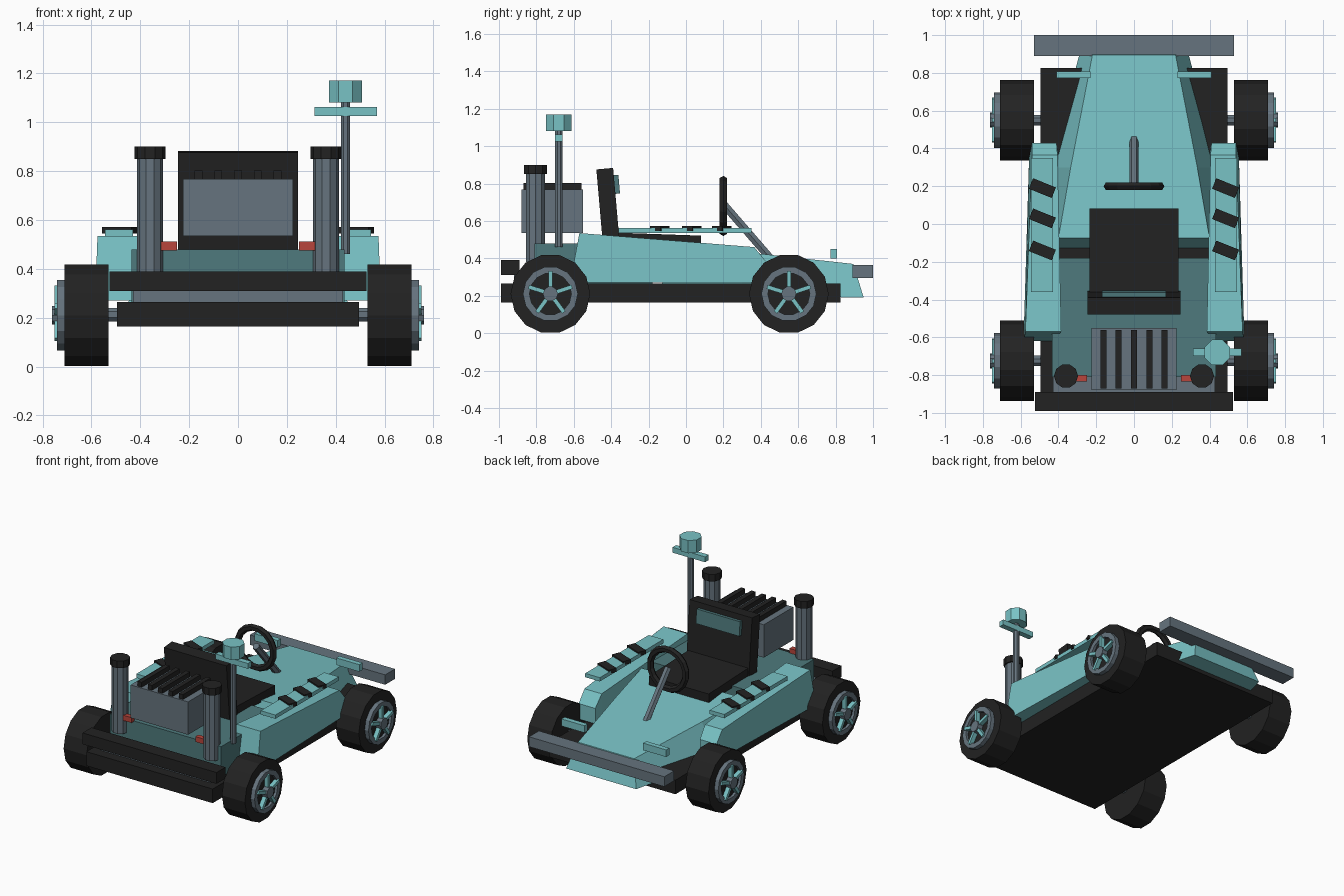
import bpy, bmesh, math
from mathutils import Vector, Matrix

if "Cube" in bpy.data.objects:
    bpy.data.objects.remove(bpy.data.objects["Cube"])


def material(name, rgb):
    m = bpy.data.materials.new(name)
    m.diffuse_color = (*rgb, 1)
    m.use_nodes = True
    m.node_tree.nodes["Principled BSDF"].inputs["Base Color"].default_value = m.diffuse_color
    return m


TEAL = material("teal paint", (0.19, 0.54, 0.56))
DEEP = material("deep teal", (0.077, 0.195, 0.205))
GREY = material("steel grey", (0.133, 0.175, 0.21))
BLACK = material("black", (0.016, 0.016, 0.016))
RED = material("red", (0.48, 0.06, 0.045))


def finish(name, bm, mat):
    bmesh.ops.recalc_face_normals(bm, faces=bm.faces)
    me = bpy.data.meshes.new(name)
    bm.to_mesh(me)
    bm.free()
    me.materials.append(mat)
    ob = bpy.data.objects.new(name, me)
    bpy.context.collection.objects.link(ob)
    return ob


def box(name, x, y, z, mat, turn=None):
    """Box from (min, max) ranges, optionally turned about its centre."""
    bm = bmesh.new()
    bmesh.ops.create_cube(bm, size=1)
    size = [r[1] - r[0] for r in (x, y, z)]
    mid = Vector([(r[0] + r[1]) / 2 for r in (x, y, z)])
    bm.transform(Matrix.Translation(mid) @ (turn or Matrix()) @ Matrix.Diagonal((*size, 1)))
    return finish(name, bm, mat)


def rod(name, a, b, radius, sides, mat):
    """Cylinder from point a to point b."""
    a, b = Vector(a), Vector(b)
    bm = bmesh.new()
    bmesh.ops.create_cone(bm, cap_ends=True, segments=sides, radius1=radius,
                          radius2=radius, depth=(b - a).length)
    spin = Matrix.Rotation(math.pi / sides, 4, 'Z')
    rot = (b - a).to_track_quat('Z', 'Y').to_matrix().to_4x4()
    bm.transform(Matrix.Translation((a + b) / 2) @ rot @ spin)
    return finish(name, bm, mat)


def loft(name, sections, mat):
    """Skin a row of four-cornered sections and cap the ends."""
    bm = bmesh.new()
    rows = [[bm.verts.new(p) for p in s] for s in sections]
    for r, s in zip(rows, rows[1:]):
        for i in range(4):
            j = (i + 1) % 4
            bm.faces.new((r[i], r[j], s[j], s[i]))
    bm.faces.new(rows[0])
    bm.faces.new(rows[-1])
    return finish(name, bm, mat)


def ring(name, profile, sides, place, mat):
    """Revolve a closed (radius, height) profile about z, then place it."""
    bm = bmesh.new()
    rows = []
    for k in range(sides):
        a = 2 * math.pi * (k + 0.5) / sides
        rows.append([bm.verts.new((r * math.cos(a), r * math.sin(a), h)) for r, h in profile])
    n = len(profile)
    for k in range(sides):
        p, q = rows[k], rows[(k + 1) % sides]
        for i in range(n):
            j = (i + 1) % n
            bm.faces.new((p[i], p[j], q[j], q[i]))
    bm.transform(place)
    return finish(name, bm, mat)


# Chassis, bumpers and rear deck
box("chassis", (-.495, .495), (-.99, .825), (.165, .265), BLACK)
box("rear_bumper", (-.525, .525), (-.99, -.89), (.31, .39), BLACK)
box("front_bumper", (-.53, .53), (.89, 1.0), (.295, .365), GREY)
box("rear_bumper_mount", (-.43, .43), (-.92, -.78), (.26, .31), GREY)
box("rear_deck", (-.435, .435), (-.81, -.18), (.26, .48), DEEP)

# Nose: (top y, top z, top half width, bottom y, bottom z, bottom half width)
nose = [(.895, .37, .22, .95, .19, .275), (.3, .435, .335, .3, .2, .45),
        (-.075, .476, .40, -.13, .255, .45)]
loft("nose", [[(-w, y, z), (w, y, z), (v, u, t), (-v, u, t)]
              for y, z, w, u, t, v in nose], TEAL)

# Side pods with raised plates and slanted straps
slant = Matrix.Rotation(math.radians(-22), 4, 'Z')
for s, side in ((-1, "left"), (1, "right")):
    loft(side + "_pod", [
        [(s * .385, -.57, .535), (s * .575, -.57, .535), (s * .585, -.62, .27), (s * .43, -.62, .27)],
        [(s * .405, .365, .46), (s * .54, .365, .46), (s * .555, .37, .27), (s * .40, .37, .27)],
        [(s * .41, .43, .38), (s * .54, .43, .38), (s * .55, .43, .27), (s * .41, .43, .27)],
    ], TEAL)
    box(side + "_pod_plate", sorted((s * .43, s * .545)), (-.36, .35), (.535, .562), TEAL)
    for i, y in enumerate((.19, .03, -.14)):
        box(f"{side}_pod_strap_{i}", (s * .485 - .065, s * .485 + .065),
            (y - .03, y + .03), (.545, .572), BLACK, slant)

    # Front marker, tail light and exhaust
    box(side + "_front_marker", sorted((s * .23, s * .41)), (.772, .808), (.40, .45), TEAL)
    box(side + "_tail_light", sorted((s * .25, s * .35)), (-.835, -.80), (.475, .512), RED)
    rod(side + "_exhaust", (s * .36, -.805, .38), (s * .36, -.805, .86), .054, 10, GREY)
    rod(side + "_exhaust_cap", (s * .36, -.805, .85), (s * .36, -.805, .90), .064, 10, BLACK)

# Seat with a panel set through the backrest
tilt = Matrix.Rotation(math.radians(5), 4, 'X')
box("seat_cushion", (-.235, .235), (-.42, .08), (.465, .53), BLACK,
    Matrix.Rotation(math.radians(-2), 4, 'X'))
box("seat_back", (-.245, .245), (-.462, -.372), (.48, .88), BLACK, tilt)
box("seat_panel", (-.17, .17), (-.463, -.357), (.742, .842), DEEP, tilt)

# Steering
rod("steering_column", (0, .46, .39), (0, .20, .69), .024, 6, GREY)
wheel_tube = [(.14 + .024 * math.cos(math.pi * k / 3), .023 * math.sin(math.pi * k / 3))
              for k in range(6)]
ring("steering_wheel", wheel_tube, 16,
     Matrix.Translation((0, .2, .68)) @ Matrix.Rotation(math.pi / 2, 4, 'X'), BLACK)

# Engine with cooling fins
box("engine", (-.225, .225), (-.88, -.55), (.535, .768), GREY)
for i in range(5):
    x = (i - 2) * .081
    box(f"engine_fin_{i}", (x - .016, x + .016), (-.87, -.56), (.76, .803), BLACK)

# Signal mast
rod("mast", (.44, -.68, .46), (.44, -.68, 1.09), .021, 8, GREY)
box("mast_crossbar", (.313, .568), (-.70, -.66), (1.025, 1.063), TEAL)
rod("mast_head", (.44, -.68, 1.08), (.44, -.68, 1.17), .073, 8, TEAL)

# Wheels: tyre, dark disc, rim ring, hub and five spokes
for y, end in ((-.725, "rear"), (.55, "front")):
    rod(end + "_axle", (-.56, y, .213), (.56, y, .213), .03, 8, GREY)
    for s, side in ((-1, "left"), (1, "right")):
        n = f"{end}_{side}_"
        rod(n + "tyre", (s * .53, y, .21), (s * .71, y, .21), .213, 14, BLACK)
        rod(n + "disc", (s * .70, y, .21), (s * .722, y, .21), .142, 14, BLACK)
        place = Matrix.Translation((s * .70, y, .21)) @ Matrix.Rotation(s * math.pi / 2, 4, 'Y')
        ring(n + "rim", [(.112, 0), (.147, 0), (.147, .04), (.112, .04)], 14, place, GREY)
        rod(n + "hub", (s * .70, y, .21), (s * .762, y, .21), .04, 10, GREY)
        for k in range(5):
            a = math.pi / 2 + k * 2 * math.pi / 5
            c, d = y + .077 * math.cos(a), .21 + .077 * math.sin(a)
            box(f"{n}spoke_{k}", sorted((s * .72, s * .752)), (c - .045, c + .045),
                (d - .011, d + .011), TEAL, Matrix.Rotation(a, 4, 'X'))
